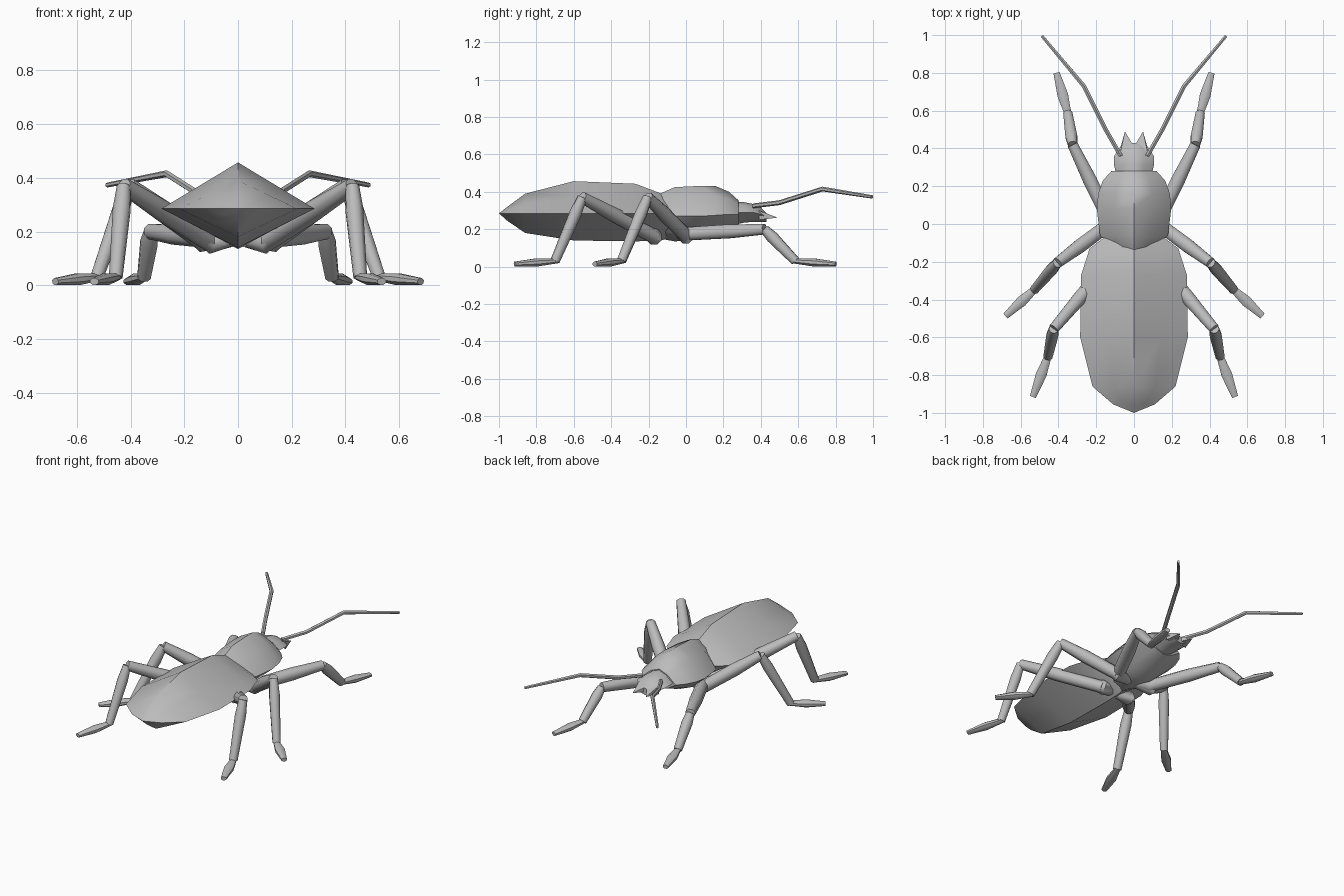
import bpy
import bmesh
import math
from mathutils import Vector

cube = bpy.data.objects.get("Cube")
if cube:
    bpy.data.objects.remove(cube)

grey = bpy.data.materials.new("shell grey")
grey.use_nodes = True
colour = (0.5, 0.5, 0.5, 1)
grey.diffuse_color = colour
grey.node_tree.nodes["Principled BSDF"].inputs["Base Color"].default_value = colour


def loft(name, rings, angle):
    """Skin a list of equal point rings; a one-point ring closes to a tip."""
    bm = bmesh.new()
    rows = [[bm.verts.new(p) for p in ring] for ring in rings]
    for a, b in zip(rows, rows[1:]):
        n = max(len(a), len(b))
        for i in range(n):
            j = (i + 1) % n
            corners = [a[i % len(a)], a[j % len(a)], b[j % len(b)], b[i % len(b)]]
            bm.faces.new(list(dict.fromkeys(corners)))
    for end in (rows[0], rows[-1]):
        if len(end) > 2:
            bm.faces.new(end)
    bmesh.ops.recalc_face_normals(bm, faces=bm.faces)
    mesh = bpy.data.meshes.new(name)
    bm.to_mesh(mesh)
    bm.free()
    obj = bpy.data.objects.new(name, mesh)
    bpy.context.collection.objects.link(obj)
    mesh.materials.append(grey)
    bpy.ops.object.select_all(action='DESELECT')
    obj.select_set(True)
    bpy.context.view_layer.objects.active = obj
    bpy.ops.object.shade_smooth_by_angle(angle=math.radians(angle))
    return obj


def section(y, width, top, side, bottom, bulge=0.5):
    """Eight-point body section; a bulge of 0.5 is a plain diamond."""
    if width == 0:
        return [(0, y, side)]
    up, down = top - side, bottom - side
    mid = 0.5
    return [(0, y, top), (width * mid, y, side + up * bulge), (width, y, side),
            (width * mid, y, side + down * bulge), (0, y, bottom),
            (-width * mid, y, side + down * bulge), (-width, y, side),
            (-width * mid, y, side + up * bulge)]


def limb(name, points, radii, sides=8, flat=1.0):
    """Tapered tube along a path, with mitred joints."""
    pts = [Vector(p) for p in points]
    rings = []
    for i, p in enumerate(pts):
        before = (p - pts[max(i - 1, 0)]).normalized()
        after = (pts[min(i + 1, len(pts) - 1)] - p).normalized()
        along = (before + after).normalized()
        across = along.cross(Vector((0, 0, 1))).normalized()
        over = across.cross(along)
        turns = [math.tau * (k + 0.5) / sides for k in range(sides)]
        rings.append([p + radii[i] * (math.cos(t) * across + flat * math.sin(t) * over)
                      for t in turns])
    return loft(name, rings, 50)


# Abdomen: ridged diamond shell ending in a point
loft("abdomen", [section(*r) for r in (
    (-1.0, 0, 0.28, 0.285, 0.28),
    (-0.955, 0.11, 0.32, 0.285, 0.245),
    (-0.86, 0.22, 0.39, 0.285, 0.18),
    (-0.6, 0.285, 0.457, 0.285, 0.14),
    (-0.27, 0.28, 0.443, 0.285, 0.135),
    (-0.13, 0.235, 0.39, 0.285, 0.14),
    (-0.05, 0.13, 0.35, 0.28, 0.17))], 40)

# Thorax: rounded shield narrowing to the neck
loft("thorax", [section(*r, 0.68) for r in (
    (-0.14, 0.10, 0.39, 0.28, 0.15),
    (-0.06, 0.18, 0.425, 0.27, 0.135),
    (0.08, 0.197, 0.432, 0.27, 0.145),
    (0.16, 0.19, 0.43, 0.275, 0.18),
    (0.23, 0.165, 0.40, 0.28, 0.205),
    (0.28, 0.12, 0.355, 0.28, 0.225))], 50)

# Head: short wedge
loft("head", [section(*r, 0.7) for r in (
    (0.24, 0.09, 0.35, 0.285, 0.22),
    (0.31, 0.105, 0.345, 0.29, 0.235),
    (0.36, 0.105, 0.335, 0.29, 0.24),
    (0.40, 0.08, 0.315, 0.28, 0.24),
    (0.43, 0.055, 0.285, 0.265, 0.24))], 45)

for side, s in (("left", 1), ("right", -1)):
    # Jaw spikes
    loft(side + "_jaw", [
        [(s * 0.0, 0.41, 0.255), (s * 0.075, 0.39, 0.25),
         (s * 0.07, 0.39, 0.30), (s * 0.0, 0.41, 0.29)],
        [(s * 0.048, 0.49, 0.262)]], 30)

    # Antennae
    limb(side + "_antenna",
         [(s * 0.07, 0.36, 0.325), (s * 0.15, 0.50, 0.342),
          (s * 0.265, 0.73, 0.415), (s * 0.487, 0.995, 0.373)],
         [0.013, 0.013, 0.013, 0.009], 6)

    # Legs: hip, knee, ankle and toe of each pair
    legs = {
        "front": ((0.12, 0.0, 0.175), (0.325, 0.42, 0.20),
                  (0.35, 0.585, 0.03), (0.41, 0.80, 0.014)),
        "middle": ((0.13, 0.0, 0.165), (0.405, -0.205, 0.37),
                   (0.525, -0.345, 0.03), (0.68, -0.487, 0.014)),
        "hind": ((0.10, -0.17, 0.16), (0.425, -0.555, 0.37),
                 (0.455, -0.70, 0.03), (0.535, -0.915, 0.014)),
    }
    for pair, joints in legs.items():
        hip, knee, ankle, toe = [Vector((s * x, y, z)) for x, y, z in joints]
        name = side + "_" + pair
        limb(name + "_thigh", [hip, hip.lerp(knee, 0.55), knee],
             [0.038, 0.04, 0.03])
        limb(name + "_shin", [knee, knee.lerp(ankle, 0.25), ankle],
             [0.026, 0.034, 0.026])
        middle = ankle.lerp(toe, 0.45)
        limb(name + "_foot", [ankle.lerp(toe, -0.08), middle, toe],
             [0.018, 0.031, 0.018], 8, 0.75)
        # Hip knuckle under the body
        inner = Vector((s * 0.03, hip.y - 0.02, 0.175))
        limb(name + "_hip", [inner, hip, hip.lerp(knee, 0.12)],
             [0.035, 0.045, 0.03])
